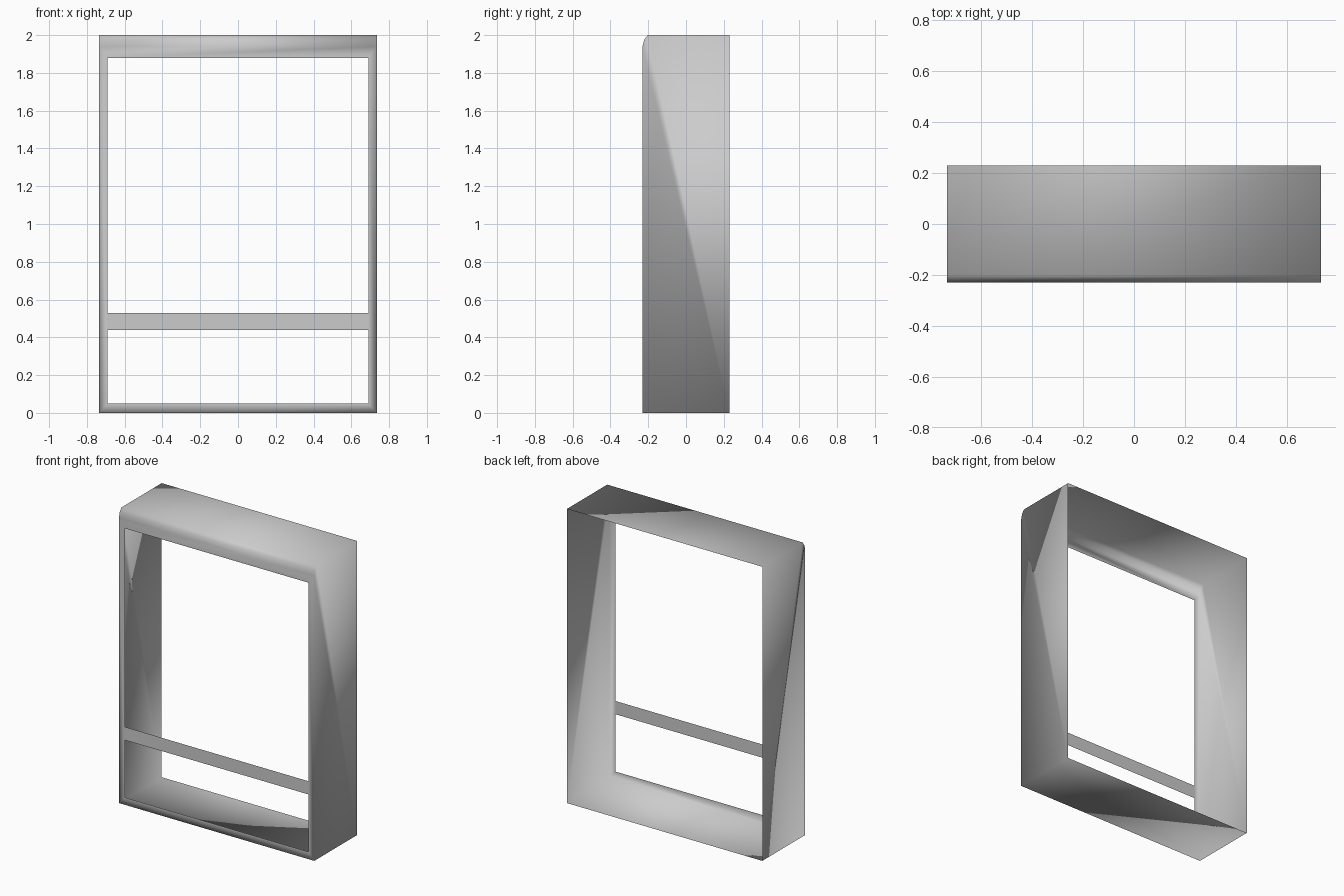
import bpy, bmesh

if "Cube" in bpy.data.objects:
    bpy.data.objects.remove(bpy.data.objects["Cube"])

W, D, H = 0.735, 0.23, 2.0            # half width, half depth, height
IN_X, IN_LO, IN_HI = 0.69, 0.05, 1.88  # front opening


def make_object(name, bm, smooth):
    bmesh.ops.recalc_face_normals(bm, faces=bm.faces)
    mesh = bpy.data.meshes.new(name)
    bm.to_mesh(mesh)
    bm.free()
    for p in mesh.polygons:
        p.use_smooth = smooth
    obj = bpy.data.objects.new(name, mesh)
    bpy.context.collection.objects.link(obj)
    return obj


# Surround: thin open-backed shell swept across x from its side profile
bm = bmesh.new()
profile = [(D, 0), (-D, 0), (-D, 1.94), (-0.222, 1.974), (-0.203, H), (D, H)]
left, right = [[bm.verts.new((s * W, y, z)) for y, z in profile] for s in (-1, 1)]
for i in range(len(profile) - 1):
    if i != 1:  # the front is the lip below
        bm.faces.new((left[i], left[i + 1], right[i + 1], right[i]))

# Side walls, fanned from the lower back corner
for side in (left, right):
    for i in range(1, len(profile) - 1):
        bm.faces.new((side[0], side[i], side[i + 1]))

# Front lip around the opening
outer = [left[1], right[1], right[2], left[2]]
inner = [bm.verts.new((x, -D, z)) for x, z in
         ((-IN_X, IN_LO), (IN_X, IN_LO), (IN_X, IN_HI), (-IN_X, IN_HI))]
for i in range(4):
    j = (i + 1) % 4
    bm.faces.new((outer[i], outer[j], inner[j], inner[i]))
make_object("surround_frame", bm, True)

# Flat crossbar dividing the opening
bm = bmesh.new()
bm.faces.new([bm.verts.new((x, -D, z)) for x, z in
              ((-IN_X, 0.44), (IN_X, 0.44), (IN_X, 0.53), (-IN_X, 0.53))])
bar = make_object("crossbar", bm, False)
if bar.data.polygons[0].normal.y > 0:
    bar.data.flip_normals()
